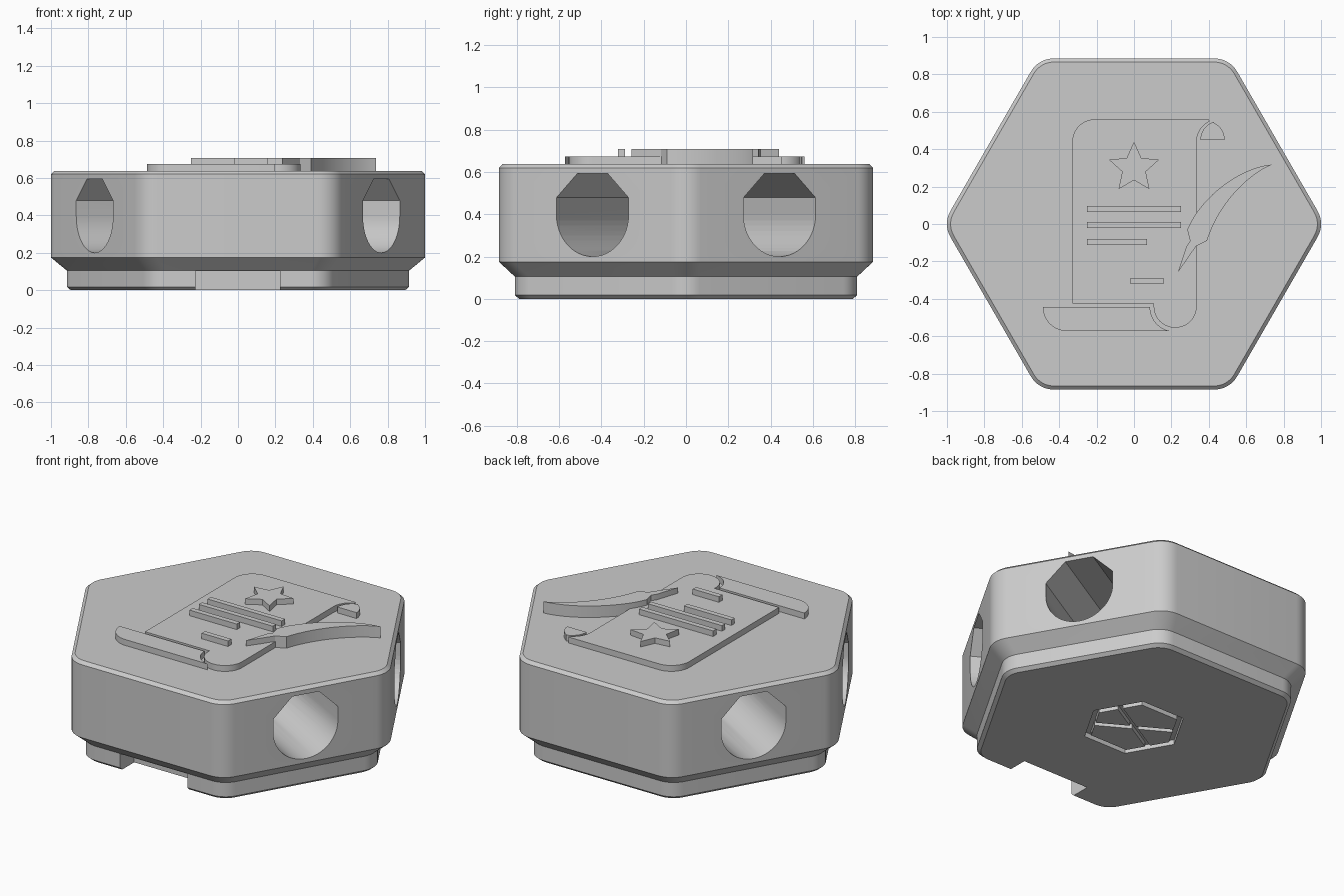
import bpy
import bmesh
from math import sin, cos, tan, pi, radians
from mathutils import Matrix, Vector
from mathutils.geometry import interpolate_bezier

cube = bpy.data.objects.get("Cube")
if cube:
    bpy.data.objects.remove(cube, do_unlink=True)

grey = bpy.data.materials.new("plain_grey")
grey.use_nodes = True
GREY = (0.6, 0.6, 0.6, 1)
grey.diffuse_color = GREY
grey.node_tree.nodes["Principled BSDF"].inputs["Base Color"].default_value = GREY

TOP, PAGE_TOP, RELIEF_TOP, SUNK = 0.638, 0.674, 0.708, 0.62


def finish(obj):
    obj.data.materials.clear()
    obj.data.materials.append(grey)
    for p in obj.data.polygons:
        p.material_index = 0
    bpy.ops.object.select_all(action='DESELECT')
    obj.select_set(True)
    bpy.context.view_layer.objects.active = obj
    bpy.ops.object.shade_smooth_by_angle(angle=radians(30))


def loft(name, loops):
    """Skin matching closed loops of points and cap both ends."""
    bm = bmesh.new()
    rings = [[bm.verts.new(p) for p in loop] for loop in loops]
    for low, high in zip(rings, rings[1:]):
        for i in range(len(low)):
            j = (i + 1) % len(low)
            bm.faces.new((low[i], low[j], high[j], high[i]))
    bm.faces.new(rings[0][::-1])
    bm.faces.new(rings[-1])
    bmesh.ops.recalc_face_normals(bm, faces=bm.faces)
    mesh = bpy.data.meshes.new(name)
    bm.to_mesh(mesh)
    bm.free()
    obj = bpy.data.objects.new(name, mesh)
    bpy.context.collection.objects.link(obj)
    return obj


def prism(name, outline, z0, z1):
    return loft(name, [[(x, y, z) for x, y in outline] for z in (z0, z1)])


def box(name, x0, x1, y0, y1, z0, z1):
    return prism(name, [(x0, y0), (x1, y0), (x1, y1), (x0, y1)], z0, z1)


def arc(cx, cy, r, a0, a1, n=12):
    angles = [radians(a0 + (a1 - a0) * i / n) for i in range(n + 1)]
    return [(cx + r * cos(a), cy + r * sin(a)) for a in angles]


def bezier(a, b, c, d, n=16):
    pts = interpolate_bezier(*[Vector((x, y, 0)) for x, y in (a, b, c, d)], n)
    return [(p.x, p.y) for p in pts]


def hexagon(apothem, radius):
    """Hexagon with rounded corners, points along x."""
    pts = []
    dist = (apothem - radius) / cos(pi / 6)
    for k in range(0, 360, 60):
        c = radians(k)
        pts += arc(dist * cos(c), dist * sin(c), radius, k - 30, k + 30, 8)
    return pts


def carve(target, cutter):
    cutter.hide_render = True
    mod = target.modifiers.new("carve", 'BOOLEAN')
    mod.operation = 'DIFFERENCE'
    mod.solver = 'EXACT'
    mod.object = cutter
    bpy.context.view_layer.update()
    graph = bpy.context.evaluated_depsgraph_get()
    mesh = bpy.data.meshes.new_from_object(target.evaluated_get(graph))
    target.modifiers.clear()
    target.data = mesh
    bpy.data.objects.remove(cutter, do_unlink=True)


# Body: foot, flared skirt, wall and chamfered top
section = [(0.79, 0.12, 0), (0.81, 0.13, 0.018), (0.81, 0.13, 0.105),
           (0.885, 0.14, 0.175), (0.885, 0.14, 0.62), (0.866, 0.125, TOP)]
body = loft("hexagonal_body", [[(x, y, z) for x, y in hexagon(a, r)]
                               for a, r, z in section])

# Two crossing tunnels: round below, half an octagon above
R = 0.197
t = R * tan(pi / 8)
bore = arc(0, 0, R, 180, 360, 24) + [(R, t), (t, R), (-t, R), (-R, t)]
for turn in (120, -120):
    tunnel = prism("tunnel_cutter", bore, -1.2, 1.2)
    tunnel.data.transform(Matrix.Translation((0, 0, 0.397))
                          @ Matrix.Rotation(radians(turn), 4, 'Z')
                          @ Matrix.Rotation(pi / 2, 4, 'X'))
    carve(body, tunnel)

# Front notch in the foot
carve(body, box("notch_cutter", -0.228, 0.225, -1, -0.675, -0.1, 0.103))

# Grooves under the foot: hexagon ring and two crossing lines
ring_out = [(0.29 * cos(k * pi / 3), 0.29 * sin(k * pi / 3)) for k in range(6)]
ring_in = [(x * 0.87, y * 0.87) for x, y in ring_out]
ring = prism("ring_cutter", ring_out, -0.05, 0.03)
carve(ring, prism("ring_core", ring_in, -0.1, 0.1))
carve(body, ring)
for turn in (30, 150):
    line = box("line_cutter", -0.235, 0.235, -0.015, 0.015, -0.05, 0.03)
    line.data.transform(Matrix.Rotation(radians(turn), 4, 'Z'))
    carve(body, line)
finish(body)

# Scroll page and its curled ends
page = (arc(-0.21, 0.44, 0.12, 180, 90) + [(0.40, 0.56)]
        + arc(0.455, 0.44, 0.12, 115, 180)
        + arc(0.22, -0.44, 0.115, 0, -180, 20)
        + [(0.105, -0.425), (-0.33, -0.425)])
finish(prism("scroll_page", page, SUNK, PAGE_TOP))

top_curl = arc(0.455, 0.45, 0.1, 180, 106) + arc(0.385, 0.45, 0.1, 64, 0)
finish(prism("scroll_top_curl", top_curl, SUNK, PAGE_TOP))

bottom_curl = (arc(-0.36, -0.445, 0.127, 180, 270)
               + arc(0.215, -0.445, 0.129, 261, 180))
finish(prism("scroll_bottom_curl", bottom_curl, SUNK, PAGE_TOP))

# Star
star = []
for k in range(10):
    r = 0.066 if k % 2 else 0.14
    a = pi / 2 + k * pi / 5
    star.append((r * cos(a), 0.3 + r * sin(a)))
finish(prism("star", star, SUNK, RELIEF_TOP))

# Written lines and signature bar
for name, x0, x1, y in (("line_upper", -0.25, 0.25, 0.08),
                        ("line_middle", -0.25, 0.25, -0.005),
                        ("line_lower", -0.25, 0.07, -0.096),
                        ("signature_bar", -0.02, 0.157, -0.305)):
    finish(box(name, x0, x1, y - 0.016, y + 0.016, SUNK, RELIEF_TOP))

# Quill: feather edges and nib
feather_tip = (0.738, 0.318)
quill = (bezier((0.285, -0.03), (0.35, 0.13), (0.55, 0.30), feather_tip)
         + bezier(feather_tip, (0.60, 0.26), (0.45, 0.10), (0.39, -0.09))[1:]
         + [(0.332, -0.118), (0.29, -0.18), (0.235, -0.257),
            (0.28, -0.12), (0.30, -0.09)])
finish(prism("quill", quill, SUNK, RELIEF_TOP))
